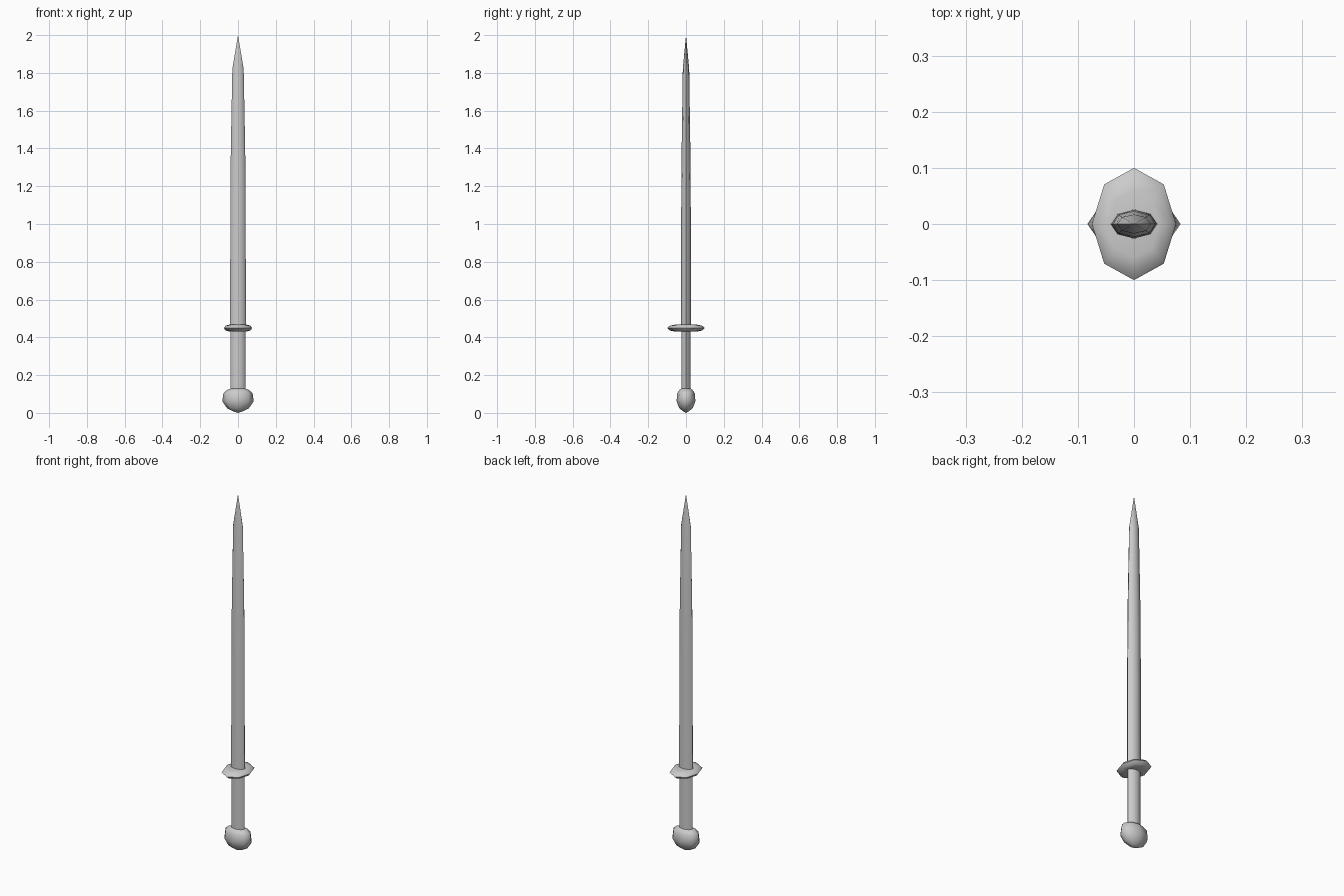
import bpy, bmesh
from math import cos, sin, pi

if "Cube" in bpy.data.objects:
    bpy.data.objects.remove(bpy.data.objects["Cube"])


def loft(name, sections, sides=8, angle=40):
    """Stack of elliptical rings (z, rx, ry); a zero radius makes a point."""
    bm = bmesh.new()
    rings = []
    for z, rx, ry in sections:
        if rx == 0:
            rings.append([bm.verts.new((0, 0, z))])
        else:
            rings.append([bm.verts.new((rx * cos(2 * pi * i / sides),
                                        ry * sin(2 * pi * i / sides), z))
                          for i in range(sides)])
    for a, b in zip(rings, rings[1:]):
        for i in range(sides):
            j = (i + 1) % sides
            quad = [a[i % len(a)], a[j % len(a)], b[j % len(b)], b[i % len(b)]]
            bm.faces.new(list(dict.fromkeys(quad)))
    for end in (rings[0], rings[-1]):
        if len(end) > 1:
            bm.faces.new(end)
    bmesh.ops.recalc_face_normals(bm, faces=bm.faces)
    mesh = bpy.data.meshes.new(name)
    bm.to_mesh(mesh)
    bm.free()
    ob = bpy.data.objects.new(name, mesh)
    bpy.context.collection.objects.link(ob)
    bpy.ops.object.select_all(action='DESELECT')
    ob.select_set(True)
    bpy.context.view_layer.objects.active = ob
    bpy.ops.object.shade_smooth_by_angle(angle=angle * pi / 180)
    return ob


# Rounded pommel, wider across the front
loft("pommel", [(0, 0, 0), (0.008, 0.025, 0.015), (0.025, 0.058, 0.036),
                (0.062, 0.083, 0.050), (0.105, 0.077, 0.046),
                (0.122, 0.057, 0.034), (0.128, 0.040, 0.025)], angle=60)

# Grip
loft("grip", [(0.12, 0.040, 0.025), (0.44, 0.040, 0.025)], angle=60)

# Oval guard, wider front to back
loft("guard", [(0.431, 0.045, 0.060), (0.436, 0.066, 0.085),
               (0.449, 0.075, 0.100), (0.462, 0.066, 0.085),
               (0.467, 0.045, 0.060)], angle=60)

# Tapered blade with pointed tip
loft("blade", [(0.45, 0.042, 0.026), (1.2, 0.040, 0.025), (1.4, 0.038, 0.023),
               (1.82, 0.030, 0.017), (2.0, 0, 0)], angle=60)
